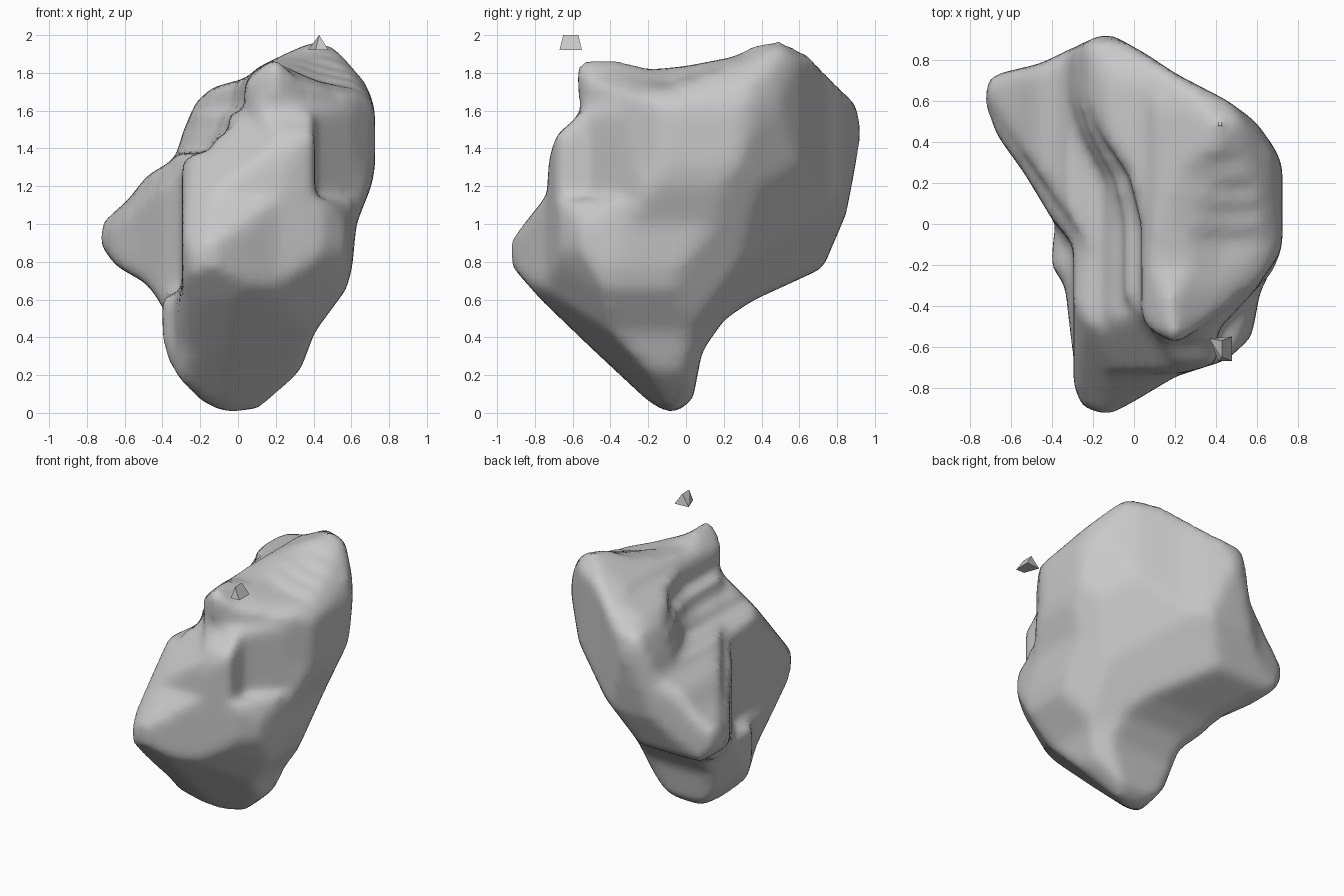
import bpy
import bmesh
from math import sin, cos, radians
from mathutils import Vector

default_cube = bpy.data.objects.get("Cube")
if default_cube:
    bpy.data.objects.remove(default_cube, do_unlink=True)

stone = bpy.data.materials.new("grey stone")
stone.use_nodes = True
stone_color = (.58, .58, .58, 1)
stone.diffuse_color = stone_color
stone.node_tree.nodes["Principled BSDF"].inputs["Base Color"].default_value = stone_color


def add_object(name, bm):
    bmesh.ops.recalc_face_normals(bm, faces=bm.faces[:])
    mesh = bpy.data.meshes.new(name)
    bm.to_mesh(mesh)
    bm.free()
    mesh.materials.append(stone)
    obj = bpy.data.objects.new(name, mesh)
    bpy.context.collection.objects.link(obj)
    return obj


def prism(name, outline, turn=0, tilt=0, start=-3, end=3):
    """Extrude an outline along the direction given by a turn and a tilt."""
    a, e = radians(turn), radians(tilt)
    right = Vector((cos(a), sin(a), 0))
    up = Vector((-sin(a) * sin(e), cos(a) * sin(e), cos(e)))
    out = right.cross(up)
    bm = bmesh.new()
    ends = [[bm.verts.new(right * u + up * v + out * w) for u, v in outline]
            for w in (start, end)]
    for ring in ends:
        bm.faces.new(ring)
    for i in range(len(outline)):
        j = (i + 1) % len(outline)
        bm.faces.new((ends[0][i], ends[0][j], ends[1][j], ends[1][i]))
    return add_object(name, bm)


def apply_modifier(obj, kind, **settings):
    mod = obj.modifiers.new(kind.lower(), kind)
    for key, value in settings.items():
        setattr(mod, key, value)
    bpy.context.view_layer.objects.active = obj
    bpy.ops.object.modifier_apply(modifier=mod.name)


def carve(obj, tool, operation):
    tool.hide_render = True
    apply_modifier(obj, "BOOLEAN", operation=operation, solver="EXACT", object=tool)
    bpy.data.objects.remove(tool, do_unlink=True)


# Outlines of the boulder
front = [(-.02, -.01), (.1, .02), (.2, .08), (.33, .24), (.4, .43), (.57, .66),
         (.6, .78), (.62, 1), (.7, 1.2), (.72, 1.3), (.72, 1.6), (.69, 1.7),
         (.62, 1.85), (.56, 1.93), (.45, 1.98), (.33, 1.93), (.22, 1.88),
         (.1, 1.82), (.06, 1.77), (-.13, 1.72), (-.22, 1.64), (-.28, 1.5),
         (-.33, 1.34), (-.48, 1.25), (-.58, 1.12), (-.72, 1), (-.73, .9),
         (-.64, .78), (-.48, .69), (-.4, .58), (-.39, .38), (-.34, .2), (-.25, .09)]
side = [(-.1, -.02), (.03, .07), (.08, .33), (.2, .5), (.35, .6), (.72, .77),
        (.84, 1.05), (.87, 1.2), (.92, 1.47), (.9, 1.62), (.83, 1.7), (.6, 1.93),
        (.48, 1.98), (.38, 1.95), (.26, 1.88), (0, 1.83), (-.2, 1.81),
        (-.43, 1.88), (-.56, 1.89), (-.58, 1.82), (-.55, 1.58), (-.68, 1.47),
        (-.72, 1.35), (-.73, 1.15), (-.93, .9), (-.91, .77), (-.76, .6),
        (-.5, .35), (-.2, .07)]
plan = [(-.13, .93), (.05, .83), (.2, .73), (.45, .6), (.56, .52), (.66, .43),
        (.72, .28), (.72, -.1), (.69, -.2), (.61, -.33), (.57, -.55),
        (.45, -.66), (.2, -.74), (0, -.86), (-.13, -.93), (-.25, -.89),
        (-.29, -.78), (-.31, -.5), (-.33, -.3), (-.4, -.2), (-.38, 0),
        (-.53, .25), (-.66, .43), (-.73, .6), (-.7, .72), (-.45, .78), (-.25, .88)]
front_corner = [(.01, -.05), (.28, .14), (.43, .45), (.58, .78), (.77, 1.17),
                (.77, 1.55), (.72, 1.79), (.6, 1.87), (.46, 1.83), (.34, 1.84),
                (.22, 1.8), (.11, 1.7), (.05, 1.6), (-.11, 1.5), (-.23, 1.41),
                (-.24, 1.24), (-.46, 1.14), (-.56, .92), (-.72, .57),
                (-.72, .44), (-.43, .14), (-.23, -.01)]
back_corner = [(.08, .01), (-.12, .05), (-.22, .24), (-.32, .44), (-.54, .73),
               (-.72, 1.11), (-.78, 1.48), (-.73, 1.7), (-.52, 1.73),
               (-.23, 1.78), (.02, 1.84), (.15, 1.93), (.24, 1.86), (.22, 1.59),
               (.47, 1.34), (.72, 1.03), (.72, .92), (.47, .41), (.4, .16), (.3, .04)]
under_corner = [(.05, -.07), (-.06, -.03), (-.26, .12), (-.56, .35), (-.7, .55),
                (-.81, .76), (-.71, .97), (-.75, 1.11), (-.67, 1.23),
                (-.66, 1.58), (-.4, 1.82), (-.23, 1.96), (-.11, 2.06),
                (.05, 2.06), (.21, 1.96), (.51, 1.86), (.69, 1.71), (.74, 1.38),
                (.99, .95), (.96, .8), (.58, .56), (.31, .38), (.21, .1)]

boulder = prism("boulder", front)
for outline, turn, tilt in ((side, 90, 0), (plan, 0, 90), (front_corner, 35, 25),
                            (back_corner, 215, 25), (under_corner, 145, -27)):
    carve(boulder, prism("outline_cutter", outline, turn, tilt), "INTERSECT")

# Ledges cut down from above: outline and floor height
ledges = [
    # left shoulder rising to the main ridge in steps
    ([(-1, -1), (-.13, -1), (-.12, 0), (-.13, .22), (-.24, .42), (-.34, .7), (-1, .7)], 1.37),
    ([(-1, -1), (-.04, -1), (-.04, 0), (-.09, .22), (-.21, .44), (-.3, .7), (-1, .7)], 1.46),
    ([(-1, -1), (.04, -1), (.04, 0), (-.02, .24), (-.17, .46), (-.26, .7), (-1, .7)], 1.58),
    # flat wall on the left of the front
    ([(-1, -1), (-.29, -1), (-.29, -.1), (-.39, .02), (-1, .02)], .62),
    # recess right of the front face
    ([(.41, -1), (.4, -.52), (.7, -.2), (1, -.2), (1, -1)], 1.12),
    # upper front lump
    ([(0, -1), (.06, -.5), (.2, -.58), (.33, -.5), (.68, -.22), (1, -.2), (1, -1)], 1.6),
]
for outline, floor in ledges:
    carve(boulder, prism("ledge_cutter", outline, 0, 90, floor, 3), "DIFFERENCE")

# Saddle in front of the peak, climbing towards the back
saddle = [(.2, 1.86), (.3, 1.8), (.42, 1.75), (.72, 1.69), (1, 1.68), (1, 3), (.2, 3)]
for back, rise in ((-.02, 0), (.1, .04), (.22, .08), (.34, .13)):
    step = [(x, z + rise) for x, z in saddle]
    carve(boulder, prism("saddle_cutter", step, 0, 0, -back, 3), "DIFFERENCE")

# Weather the edges and keep the bulk
apply_modifier(boulder, "REMESH", mode="VOXEL", voxel_size=.035)
apply_modifier(boulder, "SMOOTH", factor=.5, iterations=7)
apply_modifier(boulder, "DISPLACE", strength=.006, mid_level=0)

# Loose chip floating above the front
bm = bmesh.new()
for x, y, z in ((.37, -.56, 1.92), (.48, -.55, 1.92), (.48, -.67, 1.92),
                (.41, -.67, 1.92), (.43, -.65, 2), (.43, -.57, 2)):
    bm.verts.new((x, y, z))
bmesh.ops.convex_hull(bm, input=bm.verts[:])
add_object("loose_chip", bm)

# Smooth shading with sharp breaks on the boulder
bpy.ops.object.select_all(action="DESELECT")
boulder.select_set(True)
bpy.context.view_layer.objects.active = boulder
bpy.ops.object.shade_smooth_by_angle(angle=radians(40))
boulder.data.materials.clear()
boulder.data.materials.append(stone)
